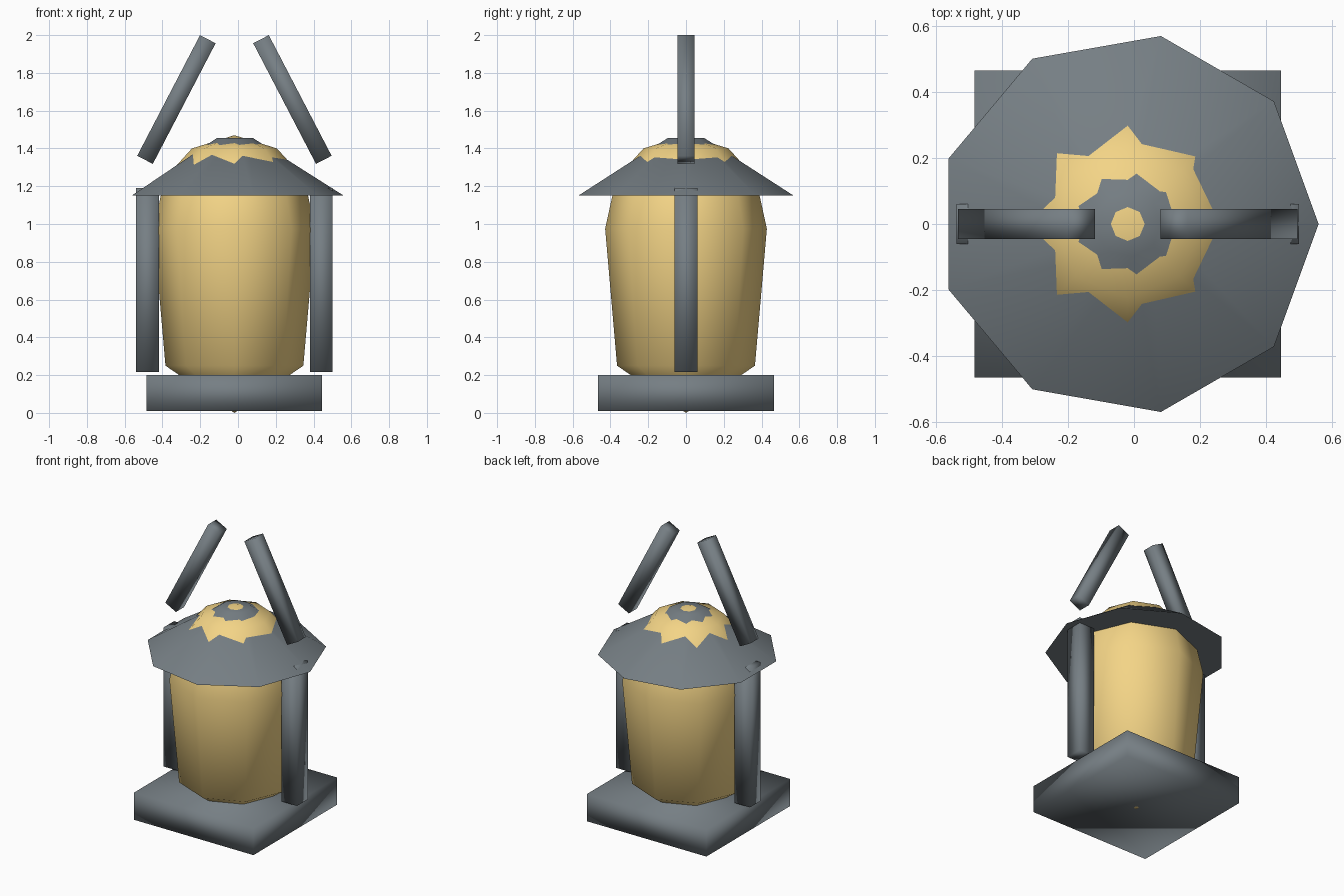
import bpy, math

if "Cube" in bpy.data.objects:
    bpy.data.objects.remove(bpy.data.objects["Cube"])

CX = -0.019  # lantern axis

glow = bpy.data.materials.new("warm_glass")
glow.diffuse_color = (0.90, 0.66, 0.24, 1)
glow.use_nodes = True
glow.node_tree.nodes["Principled BSDF"].inputs["Base Color"].default_value = glow.diffuse_color
metal = bpy.data.materials.new("dark_metal")
metal.diffuse_color = (0.18, 0.21, 0.23, 1)
metal.use_nodes = True
metal.node_tree.nodes["Principled BSDF"].inputs["Base Color"].default_value = metal.diffuse_color


def finish(ob, name, mat, angle):
    ob.name = name
    ob.data.materials.append(mat)
    bpy.ops.object.select_all(action='DESELECT')
    ob.select_set(True)
    bpy.context.view_layer.objects.active = ob
    bpy.ops.object.shade_smooth_by_angle(angle=math.radians(angle))
    return ob


def box(name, loc, size, tilt=0):
    bpy.ops.mesh.primitive_cube_add(size=1, location=loc)
    ob = bpy.context.object
    ob.scale = size
    bpy.ops.object.transform_apply(location=False, rotation=False, scale=True)
    ob.rotation_euler.y = tilt
    return finish(ob, name, metal, 100)


def lathe(name, profile, sides, mat, angle):
    """Revolve (radius, z) points; radius 0 makes a pole, open ends get capped."""
    verts, faces, rings = [], [], []
    for r, z in profile:
        n = 1 if r == 0 else sides
        rings.append([len(verts) + i for i in range(n)])
        for i in range(n):
            a = 2 * math.pi * i / sides
            verts.append((r * math.cos(a), r * math.sin(a), z))
    for lo, hi in zip(rings, rings[1:]):
        for i in range(sides):
            j = (i + 1) % sides
            if len(lo) == 1:
                faces.append((lo[0], hi[j], hi[i]))
            elif len(hi) == 1:
                faces.append((lo[i], lo[j], hi[0]))
            else:
                faces.append((lo[i], lo[j], hi[j], hi[i]))
    if len(rings[0]) > 1:
        faces.append(rings[0][::-1])
    if len(rings[-1]) > 1:
        faces.append(rings[-1])
    me = bpy.data.meshes.new(name)
    me.from_pydata(verts, [], faces)
    ob = bpy.data.objects.new(name, me)
    bpy.context.collection.objects.link(ob)
    ob.location.x = CX
    return finish(ob, name, mat, angle)


# Square base slab
box("base", (CX, 0, 0.105), (0.93, 0.93, 0.19))

# Eight-sided glowing glass body, its tips poking through base and roof
lathe("glass", [(0, 0), (0.365, 0.25), (0.428, 0.975), (0.37, 1.24),
                (0.225, 1.40), (0, 1.47)], 8, glow, 70)

# Nine-sided truncated cone roof
lathe("roof", [(0.579, 1.15), (0.10, 1.454)], 9, metal, 50)

# Side posts and leaning handle bars
for side, label in ((-1, "left"), (1, "right")):
    box(label + "_post", (CX + side * 0.46, 0, 0.703), (0.12, 0.12, 0.975))
    box(label + "_handle_bar", (CX + side * 0.307, 0, 1.659),
        (0.093, 0.09, 0.72), -side * math.radians(27.5))
